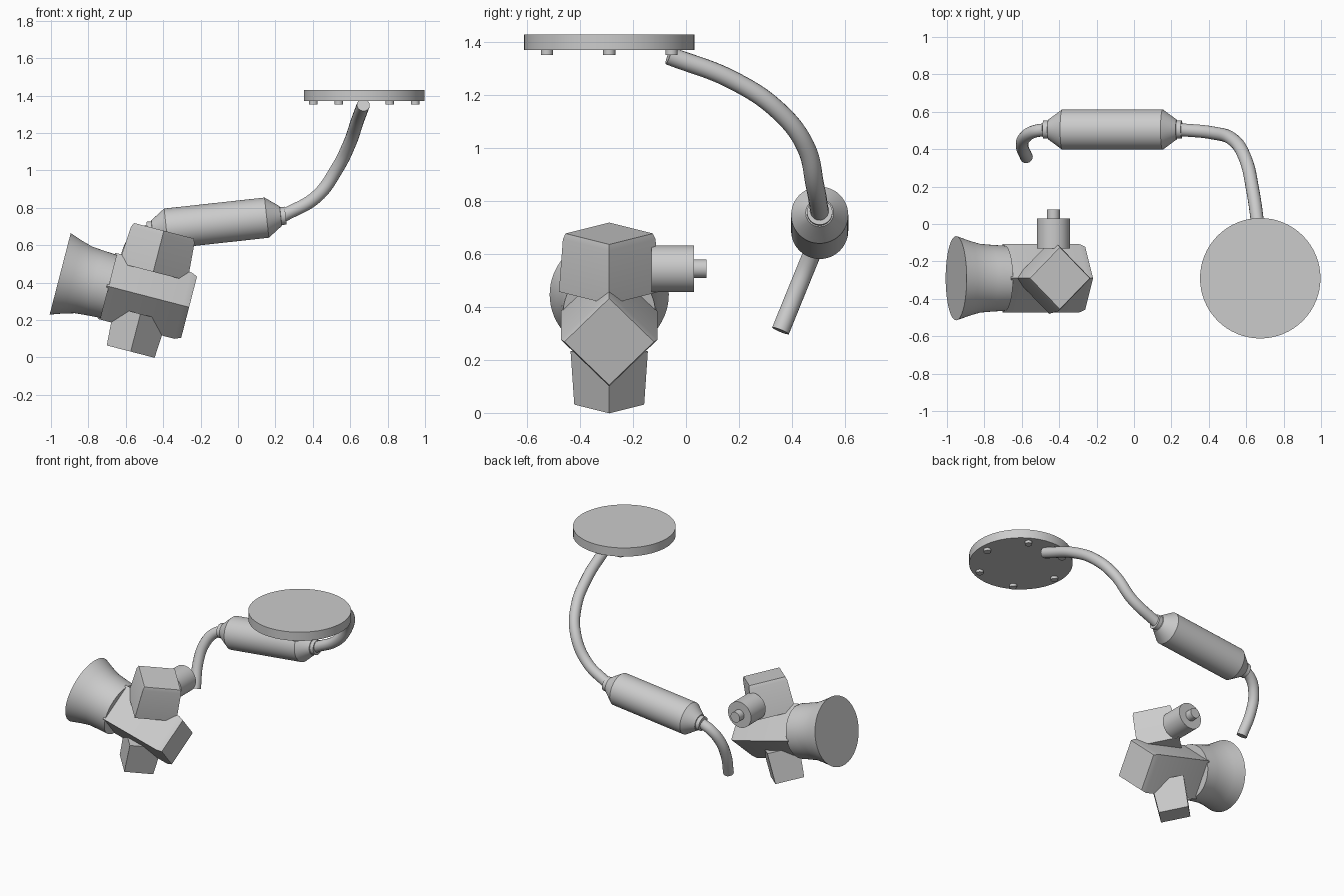
import bpy, bmesh
from math import cos, sin, pi, radians
from mathutils import Vector

if "Cube" in bpy.data.objects:
    bpy.data.objects.remove(bpy.data.objects["Cube"])

GREY = (0.6, 0.6, 0.6, 1)
metal = bpy.data.materials.new("light_grey")
metal.use_nodes = True
metal.diffuse_color = GREY
metal.node_tree.nodes["Principled BSDF"].inputs["Base Color"].default_value = GREY


def finish(obj):
    obj.data.materials.clear()
    obj.data.materials.append(metal)
    bpy.ops.object.select_all(action='DESELECT')
    obj.select_set(True)
    bpy.context.view_layer.objects.active = obj
    bpy.ops.object.shade_smooth_by_angle(angle=radians(30))


def turned(name, profile, origin, axis, side=(0, 1, 0), segs=48):
    """Solid from (distance, radius) pairs along an axis; segs=4 gives a diamond prism."""
    origin, w, u = Vector(origin), Vector(axis).normalized(), Vector(side)
    v = w.cross(u)
    bm = bmesh.new()
    rings = []
    for t, r in profile:
        angles = [2 * pi * k / segs for k in range(segs)]
        rings.append([bm.verts.new(origin + w * t + (u * cos(a) + v * sin(a)) * r) for a in angles])
    for a, b in zip(rings, rings[1:]):
        for k in range(segs):
            n = (k + 1) % segs
            bm.faces.new((a[k], a[n], b[n], b[k]))
    bm.faces.new(rings[0][::-1])
    bm.faces.new(rings[-1])
    bmesh.ops.recalc_face_normals(bm, faces=bm.faces)
    mesh = bpy.data.meshes.new(name)
    bm.to_mesh(mesh)
    bm.free()
    obj = bpy.data.objects.new(name, mesh)
    bpy.context.collection.objects.link(obj)
    finish(obj)


def tube(name, points, radius):
    """Capped round tube through the points."""
    curve = bpy.data.curves.new(name, 'CURVE')
    curve.dimensions = '3D'
    curve.bevel_depth, curve.bevel_resolution = radius, 6
    curve.use_fill_caps = True
    curve.resolution_u = 10
    spline = curve.splines.new('BEZIER')
    spline.bezier_points.add(len(points) - 1)
    for bp, p in zip(spline.bezier_points, points):
        bp.co = p
        bp.handle_left_type = bp.handle_right_type = 'AUTO'
    obj = bpy.data.objects.new(name, curve)
    bpy.context.collection.objects.link(obj)
    bpy.ops.object.select_all(action='DESELECT')
    obj.select_set(True)
    bpy.context.view_layer.objects.active = obj
    bpy.ops.object.convert(target='MESH')
    finish(bpy.context.view_layer.objects.active)


UP, BACK = Vector((0, 0, 1)), Vector((0, 1, 0))

# Mounting disc with a ring of bolts underneath
disc = Vector((0.675, -0.29, 1.37))
turned("mounting_disc", [(0, 0.322), (0.06, 0.322)], disc, UP, segs=64)
for k in range(6):
    a = k * pi / 3
    spot = disc + Vector((cos(a), sin(a), 0)) * 0.272
    turned(f"disc_bolt_{k + 1}", [(-0.018, 0.023), (0.01, 0.023)], spot, UP, segs=24)

# Pipe from disc to canister
tube("upper_pipe", [(0.67, -0.065, 1.35), (0.635, 0.18, 1.255), (0.595, 0.35, 1.14),
                    (0.53, 0.45, 1.01), (0.42, 0.487, 0.86), (0.24, 0.505, 0.757)], 0.035)

# Canister with tapered ends and collars
canister = [(0.27, 0.108), (0.345, 0.053), (0.346, 0.048), (0.372, 0.048)]
turned("canister", [(-t, r) for t, r in reversed(canister)] + canister,
       (-0.115, 0.505, 0.718), (0.994, 0, 0.109))

# Short open tail pipe
tube("tail_pipe", [(-0.475, 0.505, 0.68), (-0.535, 0.494, 0.645), (-0.582, 0.465, 0.575),
                   (-0.598, 0.42, 0.465), (-0.575, 0.357, 0.31)], 0.034)

# Tilted head: diamond body, two crossing blocks and a flared horn
tilt = radians(14.5)
head = Vector((-0.487, -0.29, 0.327))
along, rise = Vector((cos(tilt), 0, -sin(tilt))), Vector((sin(tilt), 0, cos(tilt)))
turned("head_body", [(-0.222, 0.183), (0.2, 0.183), (0.233, 0.169)], head, along, segs=4)
turned("upper_block", [(0.135, 0.19), (0.34, 0.175), (0.362, 0.165)], head, rise, segs=4)
turned("lower_block", [(-0.308, 0.132), (-0.1, 0.146)], head - along * 0.01, rise, segs=4)
turned("horn", [(-0.479, 0.225), (-0.41, 0.201), (-0.35, 0.184), (-0.29, 0.179), (-0.21, 0.174)],
       head, along, segs=64)

# Side knob with a small stub
knob = head + rise * 0.225
turned("side_knob", [(0.16, 0.088), (0.32, 0.088)], knob, BACK, side=(1, 0, 0))
turned("knob_stub", [(0.31, 0.035), (0.368, 0.035)], knob, BACK, side=(1, 0, 0), segs=32)
